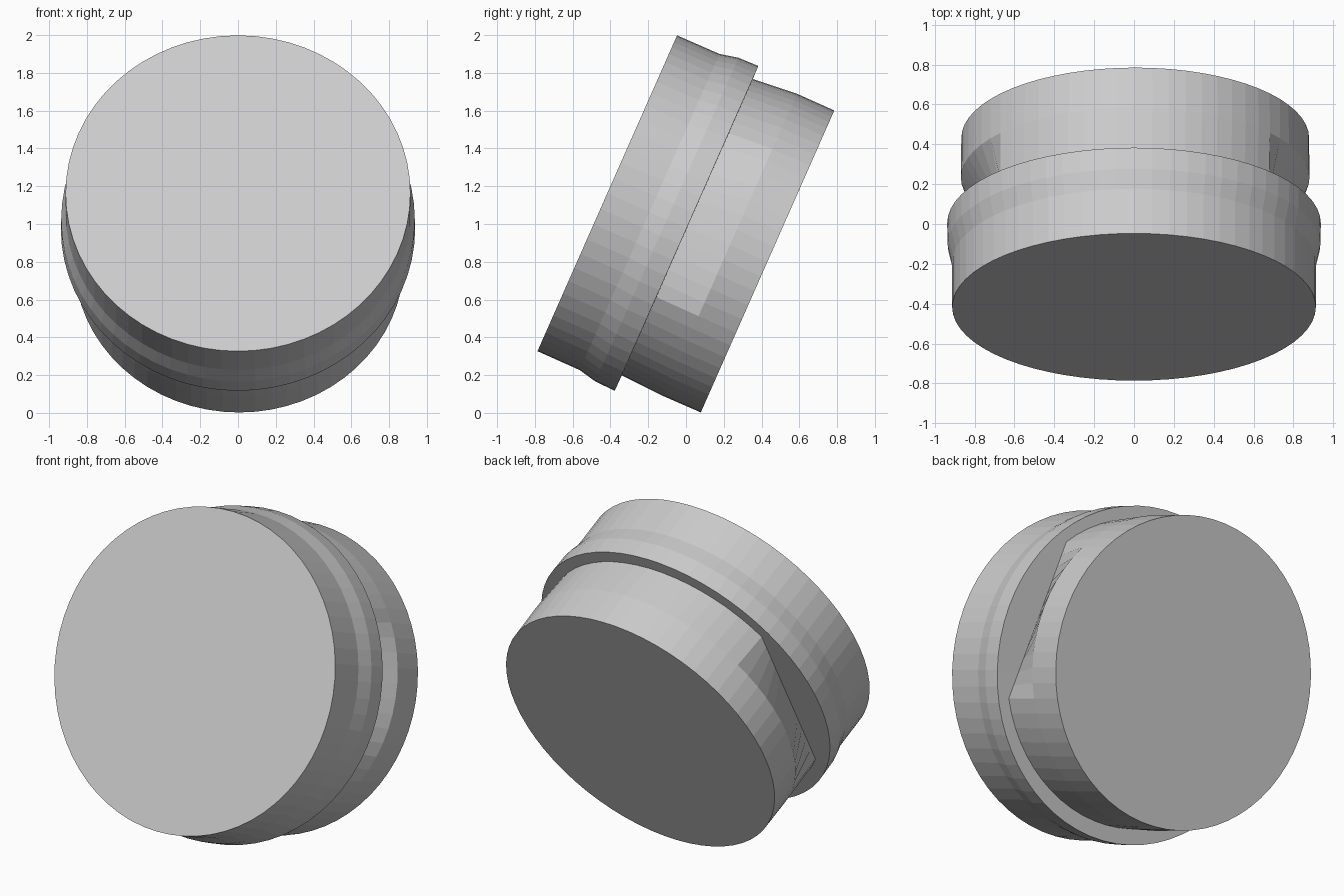
import bpy, bmesh, math
from mathutils import Vector

if "Cube" in bpy.data.objects:
    bpy.data.objects.remove(bpy.data.objects["Cube"])

N = 64
TILT = math.radians(23.85)
S, C = math.sin(TILT), math.cos(TILT)
CENTRE = Vector((0, 0.003, 0.977))


def place(x, u, a):
    """Local cross-section (x, u) at axial distance a -> tilted world position."""
    return CENTRE + Vector((x, a * C + u * S, u * C - a * S))


def ring(bm, a, rx, ru, ox=0.0, ou=0.0, flat=None):
    """Ring of vertices; flat = (low, high) step indices chorded on both sides."""
    def point(i):
        t = 2 * math.pi * i / N
        return Vector((rx * math.cos(t), ru * math.sin(t)))

    verts = []
    for i in range(N):
        p = point(i)
        if flat:
            lo, hi = flat
            right = (i + N // 2) % N - N // 2      # signed step from +x
            left = N // 2 - i                      # signed step from -x
            for k, side in ((right, 1), (left, -1)):
                if lo < k < hi:
                    p = point(lo).lerp(point(hi), (k - lo) / (hi - lo))
                    p.x *= side
        verts.append(bm.verts.new(place(p.x + ox, p.y + ou, a)))
    return verts


bm = bmesh.new()
rings = [
    # front drum flaring into the rim
    ring(bm, -0.459, 0.913, 0.914),
    ring(bm, -0.214, 0.913, 0.915),
    ring(bm, -0.114, 0.936, 0.937),
    ring(bm, 0.0, 0.938, 0.940),
    # stepped-in neck with flattened sides, then the rear drum
    ring(bm, 0.001, 0.872, 0.858, 0.004, 0.007, flat=(-5, 7)),
    ring(bm, 0.246, 0.875, 0.875, 0.006, 0.013),
    ring(bm, 0.463, 0.873, 0.874, 0.006, 0.013),
]
for r0, r1 in zip(rings, rings[1:]):
    for i in range(N):
        j = (i + 1) % N
        bm.faces.new((r0[i], r0[j], r1[j], r1[i]))

# end caps
bm.faces.new(rings[0])
bm.faces.new(rings[-1])
bmesh.ops.recalc_face_normals(bm, faces=bm.faces)

mesh = bpy.data.meshes.new("tilted_stepped_drum")
bm.to_mesh(mesh)
bm.free()
obj = bpy.data.objects.new("tilted_stepped_drum", mesh)
bpy.context.collection.objects.link(obj)
